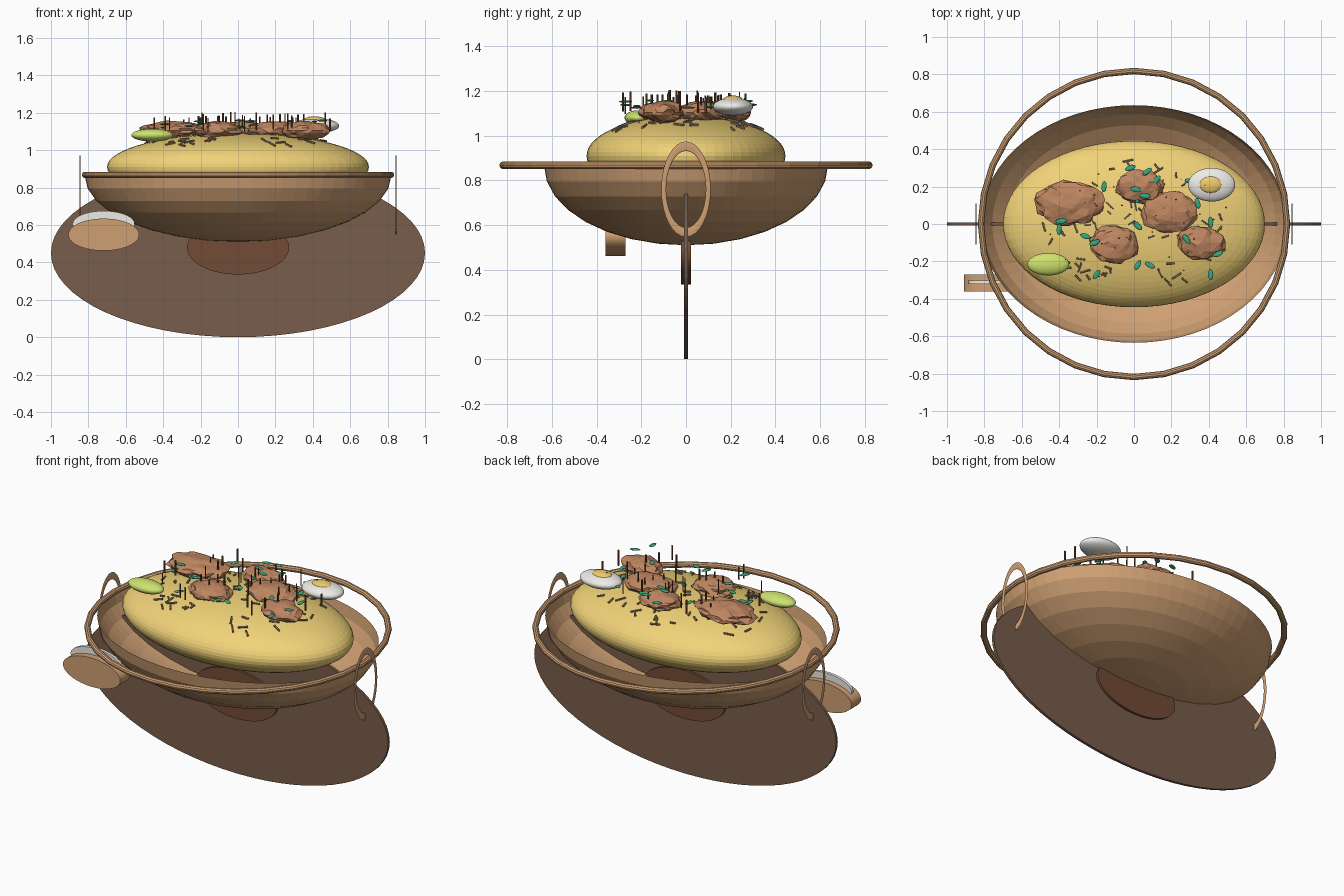
import bpy, bmesh, random
from math import pi, sin, cos, sqrt
from mathutils import Vector, Matrix, noise

if "Cube" in bpy.data.objects:
    bpy.data.objects.remove(bpy.data.objects["Cube"])

random.seed(7)


def material(name, r, g, b):
    m = bpy.data.materials.new(name)
    m.diffuse_color = (r, g, b, 1)
    m.use_nodes = True
    m.node_tree.nodes["Principled BSDF"].inputs["Base Color"].default_value = m.diffuse_color
    return m


CLAY = material("clay", 0.62, 0.35, 0.17)
WOOD = material("dark_wood", 0.19, 0.11, 0.07)
FOOT = material("foot_brown", 0.17, 0.07, 0.035)
RICE = material("rice_yellow", 0.88, 0.65, 0.19)
MEAT = material("meat", 0.52, 0.24, 0.12)
WHITE = material("white", 0.85, 0.84, 0.8)
YOLK = material("yolk", 0.85, 0.6, 0.15)
LIME = material("lime", 0.62, 0.76, 0.16)
LEAF = material("leaf_green", 0.04, 0.4, 0.22)
ONION = material("fried_onion", 0.16, 0.07, 0.03)
SPICE = material("spice", 0.3, 0.22, 0.12)


def finish(name, mat):
    o = bpy.context.object
    o.name = name
    o.data.materials.append(mat)
    return o


def ball(name, mat, loc, size, seg=32, rings=16, smooth=False):
    bpy.ops.mesh.primitive_uv_sphere_add(segments=seg, ring_count=rings, radius=1, location=loc)
    o = finish(name, mat)
    o.scale = size
    if smooth:
        bpy.ops.object.shade_smooth()
    return o


def upright_disc(name, mat, loc, rx, rz, thick):
    # elliptical disc standing on edge, axis along y
    bpy.ops.mesh.primitive_cylinder_add(vertices=64, radius=1, depth=1, location=loc,
                                        rotation=(pi / 2, 0, 0))
    o = finish(name, mat)
    o.scale = (rx, rz, thick)
    return o


# upright plate and foot
upright_disc("plate", WOOD, (0, 0, 0.45), 1.0, 0.45, 0.016)
upright_disc("foot", FOOT, (0, 0, 0.48), 0.273, 0.145, 0.044)

# open bowl: lower half of a squashed sphere
bowl = ball("bowl", CLAY, (0, 0, 0.865), (0.82, 0.635, 0.355), 64, 16)
bm = bmesh.new()
bm.from_mesh(bowl.data)
bmesh.ops.delete(bm, geom=[v for v in bm.verts if v.co.z > 0.01], context='VERTS')
bm.to_mesh(bowl.data)
bm.free()

# round rim ring
bpy.ops.mesh.primitive_torus_add(major_radius=0.818, minor_radius=0.017, major_segments=32,
                                 minor_segments=10, location=(0, 0, 0.868))
finish("rim", CLAY)

# side handles: flattened, tall rings
for s, n in ((-1, "left"), (1, "right")):
    bpy.ops.mesh.primitive_torus_add(major_radius=0.1, minor_radius=0.011, major_segments=32,
                                     minor_segments=8, location=(s * 0.845, 0, 0.76),
                                     rotation=(0, pi / 2, 0))
    finish(n + "_handle", CLAY).scale = (1.93, 1, 0.3)

# rice mound
RX, RY, RZ, CZ = 0.70, 0.445, 0.18, 0.91
ball("rice", RICE, (0, 0, CZ), (RX, RY, RZ), 64, 32)


def rice_z(x, y):
    return CZ + RZ * sqrt(max(0, 1 - (x / RX) ** 2 - (y / RY) ** 2))


# rough meat chunks
for i, (x, y, rx, ry) in enumerate([(-0.345, 0.11, 0.185, 0.12), (0.03, 0.2, 0.13, 0.09),
                                    (0.19, 0.065, 0.155, 0.11), (-0.11, -0.11, 0.13, 0.105),
                                    (0.36, -0.1, 0.13, 0.09)]):
    bpy.ops.mesh.primitive_ico_sphere_add(subdivisions=3, radius=1, location=(x, y, 1.105))
    o = finish("meat_%d" % i, MEAT)
    for v in o.data.vertices:
        v.co *= 0.97 + 0.22 * noise.noise(v.co * 2.3 + Vector((i * 5.1, 0, 0)))
    o.scale = (rx, ry, 0.05)

# egg half with yolk, lime wedge
ball("egg_white", WHITE, (0.415, 0.21, 1.13), (0.126, 0.09, 0.04), smooth=True)
ball("egg_yolk", YOLK, (0.41, 0.21, 1.16), (0.06, 0.045, 0.02), smooth=True)
ball("lime", LIME, (-0.458, -0.215, 1.08), (0.112, 0.06, 0.034), smooth=True)

# side dip cup with its filling
upright_disc("dip_cup", CLAY, (-0.718, -0.315, 0.548), 0.19, 0.086, 0.09)
upright_disc("dip_filling", WHITE, (-0.718, -0.312, 0.605), 0.166, 0.07, 0.018)


def scatter(name, mat, build, transforms):
    # many small pieces gathered into one object
    bm = bmesh.new()
    for t in transforms:
        build(bm, t)
    me = bpy.data.meshes.new(name)
    bm.to_mesh(me)
    bm.free()
    me.materials.append(mat)
    bpy.context.collection.objects.link(bpy.data.objects.new(name, me))


def rod(bm, t):
    bmesh.ops.create_cone(bm, cap_ends=True, segments=6, radius1=0.5, radius2=0.5, depth=1, matrix=t)


def blob(bm, t):
    bmesh.ops.create_uvsphere(bm, u_segments=12, v_segments=6, radius=1, matrix=t)


def spot(fx, fy):
    r, a = sqrt(random.random()), random.uniform(0, 2 * pi)
    return fx * r * cos(a), fy * r * sin(a)


# upright fried onion sticks
sticks = []
for i in range(42):
    x, y = spot(0.52, 0.31)
    w, h = random.uniform(0.006, 0.011), random.uniform(0.06, 0.1)
    sticks.append(Matrix.Translation((x, y, random.uniform(1.13, 1.16)))
                  @ Matrix.Diagonal((w, w, h, 1)))
scatter("onion_sticks", ONION, rod, sticks)

# spice slivers lying on the rice
slivers = []
for i in range(75):
    x, y = spot(0.55, 0.35)
    z = rice_z(x, y)
    n = Vector((x / RX ** 2, y / RY ** 2, (z - CZ) / RZ ** 2))
    slivers.append(Matrix.Translation((x, y, z + 0.004)) @ n.to_track_quat('Z', 'Y').to_matrix().to_4x4()
                   @ Matrix.Rotation(random.uniform(0, pi), 4, 'Z') @ Matrix.Rotation(pi / 2, 4, 'X')
                   @ Matrix.Diagonal((0.012, 0.012, random.uniform(0.025, 0.06), 1)))
scatter("spice_slivers", SPICE, rod, slivers)

# herb leaves
spots = [(-0.16, 0.2), (-0.02, 0.3), (0.07, 0.28), (0.01, 0.185), (0.02, 0.14), (0.06, 0.15),
         (0.12, 0.235), (0.3, 0.23), (0.34, 0.11), (0.41, 0.01), (0.45, -0.16), (0.41, -0.27),
         (0.28, -0.08), (-0.26, -0.065), (-0.39, 0.015), (-0.4, -0.03), (-0.2, -0.27),
         (0.02, -0.22), (0.085, -0.22), (0.02, -0.01), (-0.21, -0.1)]
leaves = [Matrix.Translation((x, y, random.uniform(1.12, 1.16)))
          @ Matrix.Rotation(random.uniform(0, pi), 4, 'Z')
          @ Matrix.Diagonal((0.03, 0.014, 0.005, 1)) for x, y in spots]
scatter("herb_leaves", LEAF, blob, leaves)
